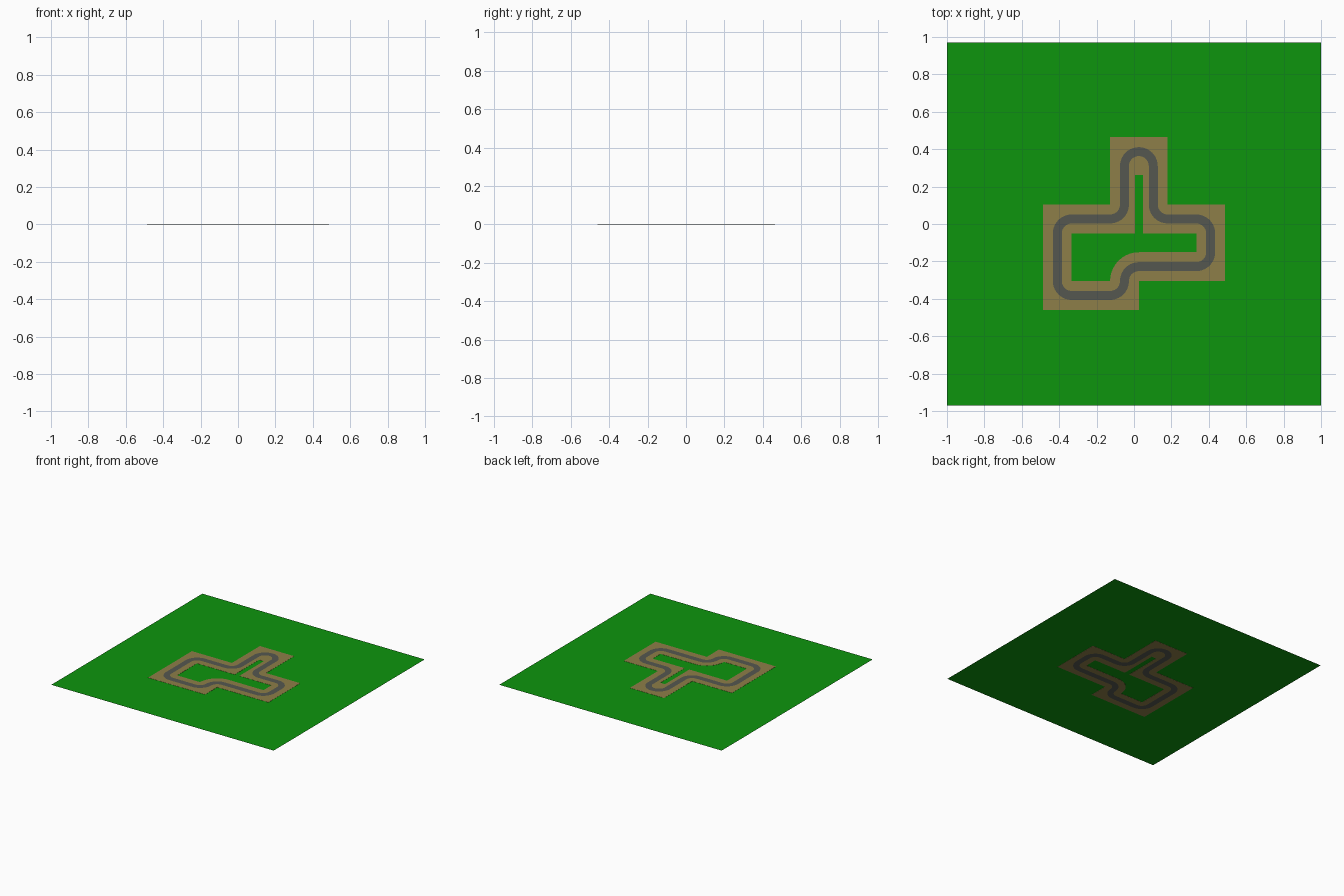
import bpy, bmesh, math
from mathutils import Vector

if "Cube" in bpy.data.objects:
    bpy.data.objects.remove(bpy.data.objects["Cube"])

TILE = 0.154          # track tile size
R = TILE / 2          # bend radius of the road centreline
HALF_ROAD = 0.024
SLAB = 0.001          # half thickness of the track


def material(name, rgb):
    m = bpy.data.materials.new(name)
    m.diffuse_color = (*rgb, 1)
    m.use_nodes = True
    m.node_tree.nodes["Principled BSDF"].inputs["Base Color"].default_value = m.diffuse_color
    return m


def rounded_loop(corners, radius, offset, steps=10):
    """Fillet a counter-clockwise polygon and shift it outwards by offset."""
    pts = []
    n = len(corners)
    for i in range(n):
        p = Vector(corners[i])
        a = (p - Vector(corners[i - 1])).normalized()
        b = (Vector(corners[(i + 1) % n]) - p).normalized()
        turn = 1 if a.x * b.y - a.y * b.x > 0 else -1
        centre = p - a * radius + b * radius
        r = radius + turn * offset
        for k in range(steps + 1):
            t = math.pi / 2 * k / steps
            q = centre + r * (-b * math.cos(t) + a * math.sin(t))
            if not pts or (q - pts[-1]).length > 1e-4:
                pts.append(q)
    return pts


def plate(name, loops, mat, half):
    """Flat filled shape; nested loops become holes and islands."""
    cu = bpy.data.curves.new(name, 'CURVE')
    cu.dimensions = '2D'
    cu.fill_mode = 'BOTH'
    cu.extrude = half
    for loop in loops:
        s = cu.splines.new('POLY')
        s.points.add(len(loop) - 1)
        for pt, co in zip(s.points, loop):
            pt.co = (co[0], co[1], 0, 1)
        s.use_cyclic_u = True
    tmp = bpy.data.objects.new(name + "_outline", cu)
    bpy.context.collection.objects.link(tmp)
    dg = bpy.context.evaluated_depsgraph_get()
    me = bpy.data.meshes.new_from_object(tmp.evaluated_get(dg))
    bpy.data.objects.remove(tmp)
    bm = bmesh.new()
    bm.from_mesh(me)
    bmesh.ops.remove_doubles(bm, verts=bm.verts, dist=1e-5)
    if half:
        bmesh.ops.recalc_face_normals(bm, faces=bm.faces)
    else:
        bm.normal_update()
        bmesh.ops.reverse_faces(bm, faces=[f for f in bm.faces if f.normal.z < 0])
    for f in bm.faces:
        f.smooth = False
        f.material_index = 0
    bm.to_mesh(me)
    bm.free()
    me.materials.clear()
    me.materials.append(mat)
    ob = bpy.data.objects.new(name, me)
    ob.location.z = SLAB
    bpy.context.collection.objects.link(ob)
    return ob


grass = material("grass green", (0.004, 0.30, 0.004))
sand = material("sand brown", (0.27, 0.21, 0.065))
tarmac = material("tarmac grey", (0.09, 0.095, 0.08))

# Road edges, from the centreline corners
centre = [(-0.41, -0.382), (-0.051, -0.382), (-0.051, -0.228), (0.41, -0.228),
          (0.41, 0.027), (0.103, 0.027), (0.103, 0.387), (-0.051, 0.387),
          (-0.051, 0.027), (-0.41, 0.027)]
road_out = rounded_loop(centre, R, HALF_ROAD)
road_in = rounded_loop(centre, R, -HALF_ROAD)

# Sand verge outline, square-cornered
sand_out = [(-0.487, -0.46), (0.026, -0.46), (0.026, -0.305), (0.487, -0.305),
            (0.487, 0.104), (0.18, 0.104), (0.18, 0.464), (-0.128, 0.464),
            (-0.128, 0.104), (-0.487, 0.104)]

# Inner verge: one round bend and a narrow slot
bend = [(0.026 - TILE * math.cos(t), -0.305 + TILE * math.sin(t))
        for t in (math.pi / 2 * k / 10 for k in range(11))]
sand_in = [(-0.334, -0.305)] + bend + [
    (0.335, -0.151), (0.335, -0.05), (0.047, -0.05), (0.047, 0.262),
    (0.005, 0.262), (0.005, -0.05), (-0.334, -0.05)]

field = [(-1, -0.97), (1, -0.97), (1, 0.97), (-1, 0.97)]

plate("grass_field", [field, sand_out, sand_in], grass, 0)
plate("sand_verge", [sand_out, road_out, road_in, sand_in], sand, SLAB)
plate("road", [road_out, road_in], tarmac, SLAB)
